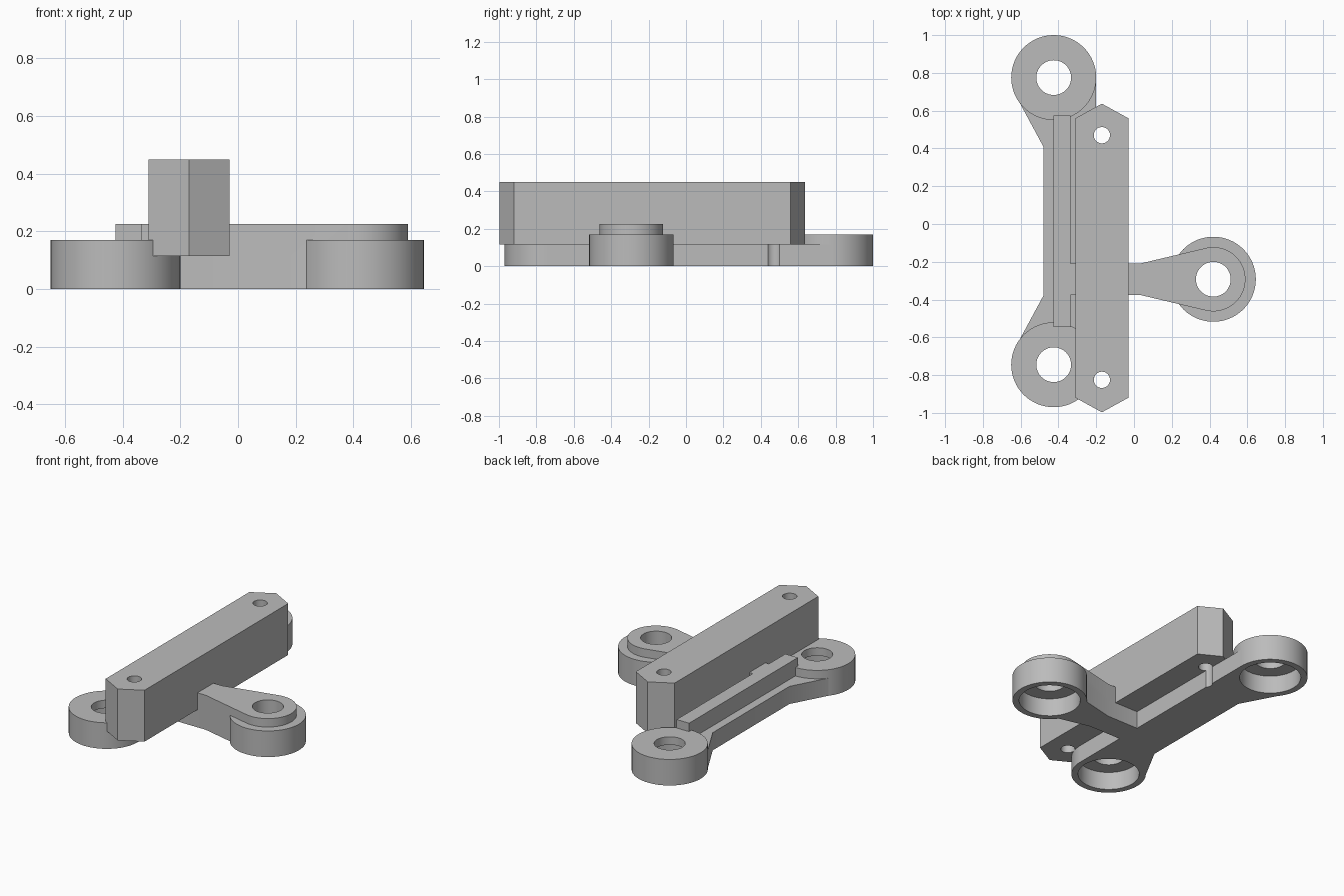
import bpy, bmesh
from math import radians, cos, sin

if "Cube" in bpy.data.objects:
    bpy.data.objects.remove(bpy.data.objects["Cube"])

GREY = (0.5, 0.5, 0.5, 1)
grey = bpy.data.materials.new("plain grey")
grey.use_nodes = True
grey.diffuse_color = GREY
grey.node_tree.nodes["Principled BSDF"].inputs["Base Color"].default_value = GREY


def prism(name, outline, z0, z1):
    """Extrude a flat outline from z0 to z1."""
    bm = bmesh.new()
    face = bm.faces.new([bm.verts.new((x, y, z0)) for x, y in outline])
    top = bmesh.ops.extrude_face_region(bm, geom=[face])["geom"]
    for v in top:
        if isinstance(v, bmesh.types.BMVert):
            v.co.z = z1
    bmesh.ops.recalc_face_normals(bm, faces=bm.faces)
    mesh = bpy.data.meshes.new(name)
    bm.to_mesh(mesh)
    bm.free()
    mesh.materials.append(grey)
    ob = bpy.data.objects.new(name, mesh)
    bpy.context.collection.objects.link(ob)
    return ob


def arc(cx, cy, r, start=0, end=360, steps=64):
    """Points on an arc, end excluded for a full circle."""
    n = steps if end - start == 360 else steps - 1
    angles = [radians(start + (end - start) * i / n) for i in range(steps)]
    return [(cx + r * cos(a), cy + r * sin(a)) for a in angles]


def drill(ob, x, y, r, z0, z1):
    """Cut a round hole and discard the cutter."""
    cutter = prism("hole_cutter", arc(x, y, r), z0, z1)
    cutter.hide_render = True
    mod = ob.modifiers.new("hole", 'BOOLEAN')
    mod.operation = 'DIFFERENCE'
    mod.solver = 'EXACT'
    mod.object = cutter
    bpy.context.view_layer.objects.active = ob
    bpy.ops.object.modifier_apply(modifier=mod.name)
    bpy.data.objects.remove(cutter)


PLATE_TOP, BOSS_TOP, RIB_TOP, BAR_TOP = 0.115, 0.17, 0.225, 0.45
BOSS_R, SEAT_R, HOLE_R, SEAT_TOP = 0.225, 0.185, 0.092, 0.118
back, front, side = (-0.425, 0.775), (-0.425, -0.745), (0.42, -0.2925)


def bearing_cut(ob, centre):
    """Wide seat from below, narrow hole through the top."""
    drill(ob, *centre, SEAT_R, -0.1, SEAT_TOP)
    drill(ob, *centre, HOLE_R, -0.1, 0.6)


parts = []

# Three round bosses
for label, c in (("back", back), ("front", front), ("side", side)):
    boss = prism(label + "_boss", arc(*c, BOSS_R), 0, BOSS_TOP)
    bearing_cut(boss, c)
    parts.append(boss)

# Spine plate, flaring out to meet the two bosses
spine = prism("spine_plate", [
    (-0.2, 0.775), (-0.425, 0.775), (-0.615, 0.66), (-0.48, 0.41),
    (-0.48, -0.38), (-0.615, -0.63), (-0.425, -0.745), (-0.2, -0.745)], 0, PLATE_TOP)
bearing_cut(spine, back)
bearing_cut(spine, front)

# Raised rail along the spine
rail = prism("spine_rail", [(-0.425, -0.545), (-0.335, -0.545),
                            (-0.335, 0.575), (-0.425, 0.575)], PLATE_TOP, RIB_TOP)


# Side arm: lower web and upper rib ending in a rounded eye
def arm_outline(x0):
    y, half = side[1], 0.0825
    return ([(x0, y - half), (0.03, y - half)]
            + arc(*side, 0.17, -103, 103, 48)
            + [(0.03, y + half), (x0, y + half)])


web = prism("arm_web", arm_outline(-0.2), 0, PLATE_TOP)
rib = prism("arm_rib", arm_outline(-0.335), PLATE_TOP, RIB_TOP)
bearing_cut(web, side)
bearing_cut(rib, side)

# Upright bar with pointed ends and two screw holes
bar = prism("mounting_bar", [
    (-0.31, -0.92), (-0.17, -0.997), (-0.03, -0.92),
    (-0.03, 0.56), (-0.17, 0.637), (-0.31, 0.56)], PLATE_TOP, BAR_TOP)
for y in (0.47, -0.825):
    drill(bar, -0.17, y, 0.043, -0.1, 0.6)
drill(spine, -0.17, 0.47, 0.043, -0.1, 0.6)

# Smooth round walls, crisp edges
parts += [spine, rail, web, rib, bar]
bpy.ops.object.select_all(action='DESELECT')
for ob in parts:
    ob.select_set(True)
bpy.context.view_layer.objects.active = bar
bpy.ops.object.shade_smooth_by_angle(angle=radians(30))
